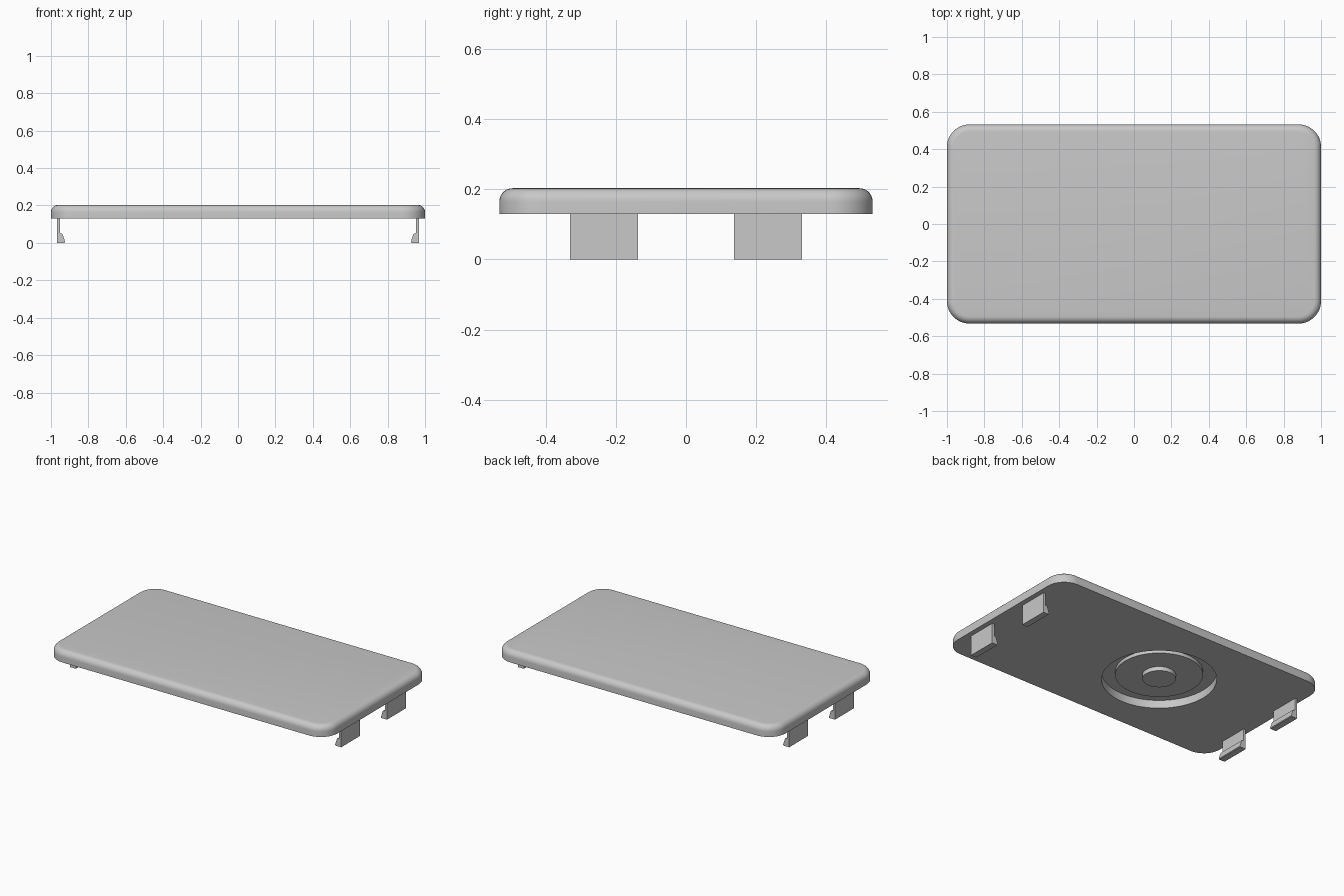
import bpy
import bmesh
import math

old = bpy.data.objects.get("Cube")
if old:
    bpy.data.objects.remove(old, do_unlink=True)

gray = bpy.data.materials.new("plain gray plastic")
gray.use_nodes = True
gray.diffuse_color = (0.58, 0.58, 0.58, 1)
gray.node_tree.nodes["Principled BSDF"].inputs["Base Color"].default_value = gray.diffuse_color

BOTTOM, TOP = 0.13, 0.203
CENTRE = (-0.2, -0.01)      # centre of the round recess
FLOOR = BOTTOM + 0.052      # recess floor


def finish(bm, name):
    bmesh.ops.recalc_face_normals(bm, faces=bm.faces)
    mesh = bpy.data.meshes.new(name)
    bm.to_mesh(mesh)
    bm.free()
    mesh.materials.append(gray)
    obj = bpy.data.objects.new(name, mesh)
    bpy.context.collection.objects.link(obj)
    return obj


def select_only(obj):
    bpy.ops.object.select_all(action="DESELECT")
    obj.select_set(True)
    bpy.context.view_layer.objects.active = obj


def smooth(obj):
    select_only(obj)
    bpy.ops.object.shade_smooth_by_angle(angle=math.radians(30))


def disc(name, radius, low, high):
    bpy.ops.mesh.primitive_cylinder_add(vertices=64, radius=radius, depth=high - low,
                                        location=(*CENTRE, (low + high) / 2))
    obj = bpy.context.object
    obj.name = name
    obj.data.materials.append(gray)
    smooth(obj)
    return obj


def prism(name, profile, y0, y1):
    """Extrude an x-z outline along y."""
    bm = bmesh.new()
    face = bm.faces.new([bm.verts.new((x, y0, z)) for x, z in profile])
    result = bmesh.ops.extrude_face_region(bm, geom=[face])
    verts = [g for g in result["geom"] if isinstance(g, bmesh.types.BMVert)]
    bmesh.ops.translate(bm, verts=verts, vec=(0, y1 - y0, 0))
    return finish(bm, name)


# Cover plate: rounded corners, then a rounded upper rim
bm = bmesh.new()
bmesh.ops.create_cube(bm, size=1)
for v in bm.verts:
    v.co = (v.co.x * 2, v.co.y * 1.064, TOP if v.co.z > 0 else BOTTOM)
upright = [e for e in bm.edges if abs(e.verts[0].co.z - e.verts[1].co.z) > 0.01]
bmesh.ops.bevel(bm, geom=upright, offset=0.12, segments=12, profile=0.5, affect="EDGES")
rim = [e for e in bm.edges if all(v.co.z > TOP - 0.001 for v in e.verts)]
bmesh.ops.bevel(bm, geom=rim, offset=0.038, segments=7, profile=0.5, affect="EDGES")
plate = finish(bm, "cover_plate")

# Round recess cut into the underside
cutter = disc("recess_cutter", 0.337, BOTTOM - 0.03, FLOOR)
cutter.hide_render = True
cut = plate.modifiers.new("recess", "BOOLEAN")
cut.operation = "DIFFERENCE"
cut.solver = "EXACT"
cut.object = cutter
select_only(plate)
bpy.ops.object.modifier_apply(modifier=cut.name)
bpy.data.objects.remove(cutter, do_unlink=True)
smooth(plate)

# Stepped round boss inside the recess
disc("recess_boss", 0.257, BOTTOM + 0.03, FLOOR + 0.004)
disc("recess_pin", 0.098, BOTTOM + 0.003, BOTTOM + 0.034)

# Four snap clips with inward barbs
clip = [(0.968, 0), (0.968, BOTTOM + 0.003), (0.952, BOTTOM + 0.003),
        (0.952, 0.053), (0.938, 0.048), (0.924, 0.004), (0.928, 0)]
for side, sx in (("left", 1), ("right", -1)):
    for end, sy in (("front", -1), ("back", 1)):
        prism(f"{end}_{side}_clip", [(sx * x, z) for x, z in clip], sy * 0.137, sy * 0.33)
